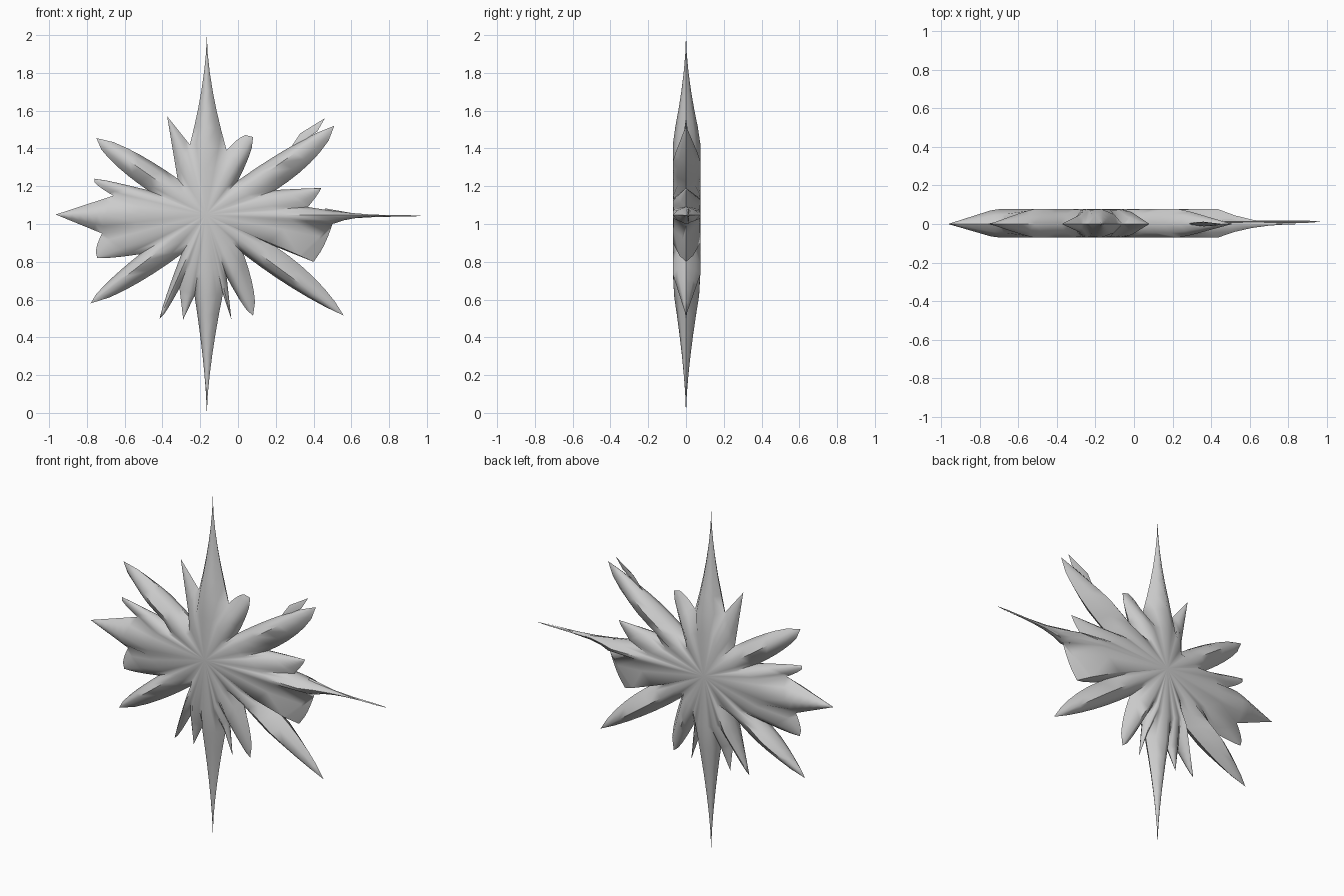
import bpy, bmesh, math
from mathutils import Vector

if "Cube" in bpy.data.objects:
    bpy.data.objects.remove(bpy.data.objects["Cube"], do_unlink=True)

grey = bpy.data.materials.new("stone grey")
grey.use_nodes = True
colour = (0.6, 0.6, 0.6, 1)
grey.diffuse_color = colour
grey.node_tree.nodes["Principled BSDF"].inputs["Base Color"].default_value = colour

CENTRE = Vector((-.17, 1.05))
FRONT, BACK = -.07, .077
STEPS = 6

# Clockwise from the top: tip x, z, following valley x, z, taper power, swell, ridge fullness
SPIKES = [
    (-.165, 2, -.06, 1.39, 1.7, 0, 1.1),
    (.08, 1.46, 0, 1.23, .5, .2, .8),
    (.51, 1.52, .2, 1.18, .75, .9, 1.6),
    (.44, 1.19, .37, 1.09, .9, 0, .55),
    (.96, 1.045, .5, 1, 3, 0, 1),
    (.4, .8, .2, .88, .7, 0, .5),
    (.56, .515, .03, .84, .9, 1.2, 1.5),
    (.08, .515, -.06, .72, .6, .3, 1),
    (-.035, .495, -.08, .63, 1, 0, .4),
    (-.165, 0, -.23, .62, 1.5, 0, .9),
    (-.29, .495, -.31, .66, 1, 0, .4),
    (-.415, .5, -.3, .84, .7, .2, 1),
    (-.78, .58, -.52, .84, .7, .6, 1.6),
    (-.745, .82, -.72, .95, .7, 0, .45),
    (-.965, 1.05, -.66, 1.15, 1, 0, 1.1),
    (-.76, 1.24, -.48, 1.18, .6, 0, .5),
    (-.75, 1.455, -.32, 1.24, .65, .7, 1.6),
    (-.375, 1.57, -.255, 1.42, 1, 0, .6),
]


def finish(name, bm):
    """Weld, orient and shade a mesh, then link it to the scene."""
    bmesh.ops.remove_doubles(bm, verts=bm.verts, dist=.0002)
    bmesh.ops.recalc_face_normals(bm, faces=bm.faces)
    mesh = bpy.data.meshes.new(name)
    bm.to_mesh(mesh)
    bm.free()
    mesh.materials.append(grey)
    obj = bpy.data.objects.new(name, mesh)
    bpy.context.collection.objects.link(obj)
    bpy.ops.object.select_all(action='DESELECT')
    obj.select_set(True)
    bpy.context.view_layer.objects.active = obj
    bpy.ops.object.shade_smooth_by_angle(angle=math.radians(60))


def loft(bm, rows):
    """Skin consecutive rows of points."""
    grid = [[bm.verts.new(p) for p in row] for row in rows]
    for a, b in zip(grid, grid[1:]):
        for i in range(len(a) - 1):
            bm.faces.new((a[i], a[i + 1], b[i + 1], b[i]))


def spike_rows(spike, before, depth):
    """Rounded cross-sections from the hub centre out to a spike tip."""
    tip, after = Vector(spike[:2]), Vector(spike[2:4])
    power, swell, full = spike[4:]
    reach = ((before - CENTRE).length + (after - CENTRE).length) / 2
    axis = (tip - CENTRE).normalized()
    root = CENTRE + axis * reach

    def section(s):
        mid = root.lerp(tip, s)
        taper = (1 - s) ** power
        height = depth * min(1, full * (1 - s) ** max(power, 1))
        row = []
        for side, t, lift in ((before, 1, 0), (before, .6, .65), (root, 0, 1),
                              (after, .6, .65), (after, 1, 0)):
            # Swell widens the spike across its axis only
            offset = side - root
            along = axis * offset.dot(axis)
            p = mid + (along + (offset - along) * (1 + swell * s)) * taper * t
            row.append(Vector((p.x, height * lift, p.y)))
        return row

    hub = Vector((CENTRE.x, depth, CENTRE.y))
    inner = []
    for p, lift in zip(section(0), (.94, .97, 1, .97, .94)):
        q = hub.lerp(p, .68)
        inner.append(Vector((q.x, depth * lift, q.z)))
    return [[hub] * 5, inner] + [section(i / STEPS) for i in range(STEPS + 1)]


# Spiked body, front and back halves meeting along the outline
body = bmesh.new()
for depth in (FRONT, BACK):
    for i, spike in enumerate(SPIKES):
        loft(body, spike_rows(spike, Vector(SPIKES[i - 1][2:4]), depth))
finish("spiked_body", body)

# Long needle on the left end
needle = bmesh.new()
rows = []
for x, half_y, half_z in ((.46, .04, .04), (.53, .02, .028), (.62, .007, .012),
                          (.75, .006, .005), (.9, .006, .004), (.965, .001, .001)):
    rows.append([(x, .012 + half_y * math.cos(a * math.pi / 2),
                  1.043 + half_z * math.sin(a * math.pi / 2)) for a in range(5)])
loft(needle, rows)
finish("left_needle", needle)

# Thin splinter beside the upper diagonal spike
shard = bmesh.new()
corners = [shard.verts.new(p) for p in ((.27, 0, 1.39), (.33, .01, 1.48),
                                        (.46, 0, 1.56), (.42, -.01, 1.49))]
peaks = [shard.verts.new((.36, y, 1.48)) for y in (-.012, .012)]
for i in range(4):
    for peak in peaks:
        shard.faces.new((corners[i - 1], corners[i], peak))
finish("splinter", shard)
